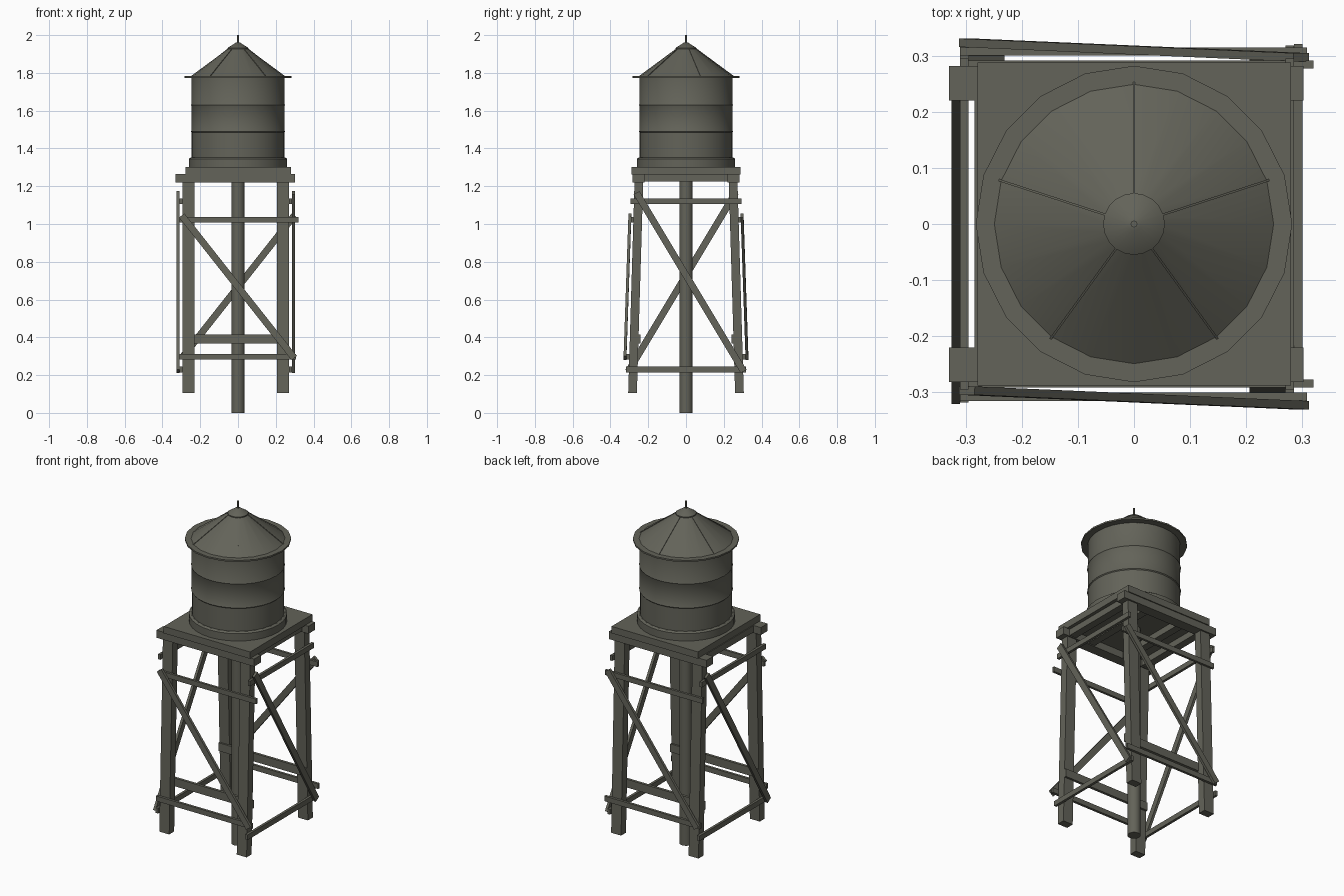
import bpy, bmesh, math
from mathutils import Vector, Matrix

if "Cube" in bpy.data.objects:
    bpy.data.objects.remove(bpy.data.objects["Cube"])

grey = bpy.data.materials.new("weathered olive grey")
grey.diffuse_color = (0.125, 0.125, 0.10, 1)
grey.use_nodes = True
grey.node_tree.nodes["Principled BSDF"].inputs["Base Color"].default_value = grey.diffuse_color


def finish(name, bm, smooth=False):
    bmesh.ops.recalc_face_normals(bm, faces=bm.faces)
    me = bpy.data.meshes.new(name)
    bm.to_mesh(me)
    bm.free()
    ob = bpy.data.objects.new(name, me)
    bpy.context.collection.objects.link(ob)
    me.materials.append(grey)
    if smooth:
        bpy.ops.object.select_all(action='DESELECT')
        ob.select_set(True)
        bpy.context.view_layer.objects.active = ob
        bpy.ops.object.shade_smooth_by_angle(angle=math.radians(35))
    return ob


def box(name, x, y, z, lean=0.0):
    """Box from (min, max) ranges; lean shifts the top along y."""
    bm = bmesh.new()
    bmesh.ops.create_cube(bm, size=1)
    for v in bm.verts:
        top = v.co.z > 0
        v.co = [r[1] if c > 0 else r[0] for c, r in zip(v.co, (x, y, z))]
        if top:
            v.co.y += lean
    return finish(name, bm)


def plank(name, p, q, out, width, thick):
    """Board from p to q whose broad face looks along out."""
    p, q = Vector(p), Vector(q)
    d = (q - p).normalized()
    side = d.cross(Vector(out)).normalized()
    n = side.cross(d)
    rot = Matrix((side * width, n * thick, d * (q - p).length)).transposed().to_4x4()
    bm = bmesh.new()
    bmesh.ops.create_cube(bm, size=1, matrix=Matrix.Translation((p + q) / 2) @ rot)
    return finish(name, bm)


def lathe(name, profile, n=20):
    """Revolve (radius, z) points about the z axis, closing both ends."""
    bm = bmesh.new()
    rings = [[bm.verts.new((r * math.cos(2 * math.pi * i / n + math.pi / 2),
                            r * math.sin(2 * math.pi * i / n + math.pi / 2), z))
              for i in range(n)] for r, z in profile]
    for a, b in zip(rings, rings[1:]):
        for i in range(n):
            bm.faces.new((a[i], a[(i + 1) % n], b[(i + 1) % n], b[i]))
    bm.faces.new(rings[0])
    bm.faces.new(rings[-1])
    return finish(name, bm, True)


# Tank with its base ring, hoops, brim, roof, cap and finial
lathe("tank_base_ring", [(0.26, 1.30), (0.26, 1.345), (0.25, 1.352)], 32)
lathe("tank_body", [(0.245, 1.33), (0.245, 1.485), (0.249, 1.49), (0.246, 1.495),
                    (0.246, 1.625), (0.249, 1.63), (0.246, 1.635), (0.246, 1.778)], 32)
lathe("roof_brim", [(0.245, 1.772), (0.282, 1.774), (0.282, 1.783), (0.245, 1.783)])
lathe("roof_cone", [(0.253, 1.78), (0.05, 1.93)])
lathe("roof_cap", [(0.055, 1.926), (0.055, 1.932), (0.012, 1.96)])
lathe("finial", [(0.006, 1.95), (0.006, 2.0)], 8)
for k in range(5):
    a = math.radians(90 + 72 * k)
    c, s = math.cos(a), math.sin(a)
    plank(f"roof_seam_{k}", (0.252 * c, 0.252 * s, 1.782), (0.05 * c, 0.05 * s, 1.931),
          (c, s, 1), 0.004, 0.004)

# Central pipe
lathe("central_pipe", [(0.035, 0.0), (0.035, 1.27)], 16)

# Platform: deck, two main beams, cross joists
box("deck", (-0.279, 0.28), (-0.288, 0.288), (1.262, 1.302))
for s, side in ((-1, "front"), (1, "back")):
    box(f"{side}_beam", (-0.33, 0.302), sorted((s * 0.22, s * 0.282)), (1.22, 1.264))
for k, x in enumerate((-0.262, -0.13, 0.11, 0.238)):
    box(f"joist_{k}", (x - 0.022, x + 0.022), (-0.23, 0.23), (1.225, 1.264))

for s, side in ((-1, "front"), (1, "back")):
    # Legs leaning inwards
    for x0, end in ((-0.295, "left"), (0.206, "right")):
        box(f"{side}_{end}_leg", (x0, x0 + 0.064), sorted((s * 0.26, s * 0.306)),
            (0.105, 1.24), -s * 0.034)
    # Front and back rails
    box(f"{side}_upper_rail", (-0.31, 0.32), sorted((s * 0.277, s * 0.291)), (1.008, 1.038))
    box(f"{side}_lower_rail", (-0.31, 0.308), sorted((s * 0.30, s * 0.315)), (0.283, 0.313))
    box(f"{side}_inner_beam", (-0.295, 0.27), sorted((s * 0.24, s * 0.256)), (0.368, 0.416))
    # One diagonal on each face
    plank(f"{side}_brace", (s * 0.298, s * 0.297, 1.045), (-s * 0.298, s * 0.323, 0.29),
          (0, s, 0), 0.036, 0.015)

# Side rails and diagonals
for s, side, x in ((-1, "left", -0.295), (1, "right", 0.27)):
    xr = sorted((x, x + s * 0.015))
    box(f"{side}_upper_rail", xr, (-0.295, 0.295), (1.105, 1.135))
    box(f"{side}_lower_rail", xr, (-0.318, 0.318), (0.215, 0.245))
    xb = x + s * 0.023
    plank(f"{side}_brace", (xb, -s * 0.262, 1.165), (xb, s * 0.305, 0.22),
          (s, 0, 0), 0.036, 0.015)
